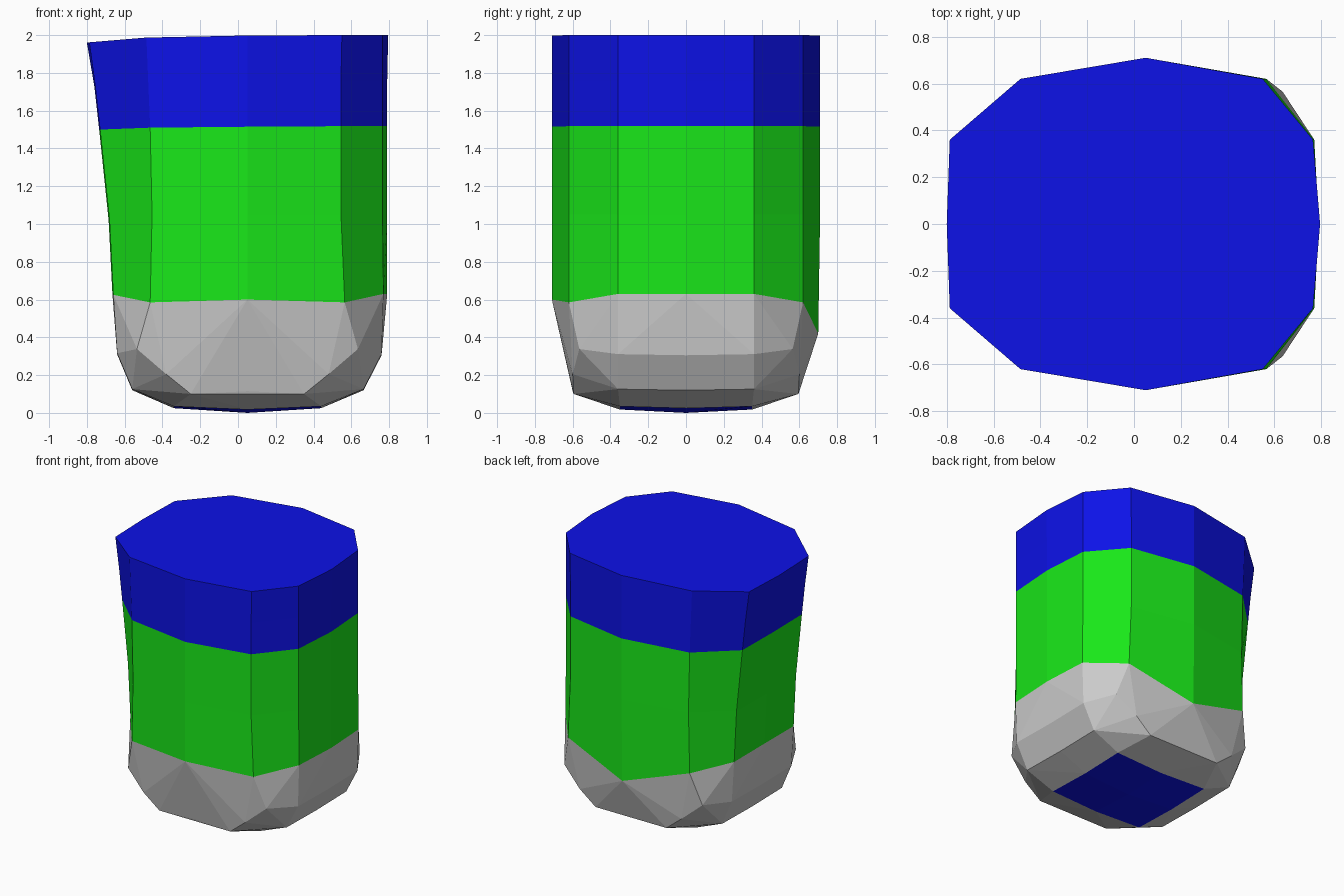
import bpy, bmesh

if "Cube" in bpy.data.objects:
    bpy.data.objects.remove(bpy.data.objects["Cube"])

BLUE = (0.004, 0.006, 0.8, 1)
GREEN = (0.01, 0.8, 0.01, 1)


def finish(bm, name, colour=None):
    bmesh.ops.recalc_face_normals(bm, faces=bm.faces)
    mesh = bpy.data.meshes.new(name)
    bm.to_mesh(mesh)
    bm.free()
    obj = bpy.data.objects.new(name, mesh)
    bpy.context.collection.objects.link(obj)
    if colour:
        mat = bpy.data.materials.new(name + "_colour")
        mat.diffuse_color = colour
        mat.use_nodes = True
        mat.node_tree.nodes["Principled BSDF"].inputs["Base Color"].default_value = mat.diffuse_color
        mesh.materials.append(mat)
    return obj


def ring(xs, zs, back_z=None):
    """Twelve-sided outline; xs and zs run from the right point to the left point."""
    ys = (0, 0.36, 0.62, 0.71, 0.62, 0.36, 0)
    half = list(zip(xs, ys, zs))
    front = [(x, -y, z) for x, y, z in half[-2:0:-1]]
    if back_z is not None:
        half[3] = (xs[3], 0.70, back_z)
    return half + front


def sleeve(rings, name, colour, cap=False):
    bm = bmesh.new()
    loops = [[bm.verts.new(p) for p in r] for r in rings]
    n = len(loops[0])
    for lo, hi in zip(loops, loops[1:]):
        for i in range(n):
            j = (i + 1) % n
            bm.faces.new((lo[i], lo[j], hi[j], hi[i]))
    if cap:
        bm.faces.new(loops[-1])
    return finish(bm, name, colour)


# Outlines from the base rim up to the sloping top
rim = ring((.79, .77, .565, .05, -.465, -.66, -.665),
           (.63, .63, .585, .60, .585, .625, .63), back_z=.42)
waist = ring((.79, .765, .545, .05, -.455, -.68, -.685), (1.05,) * 5 + (1.02, 1.02))
seam = ring((.79, .765, .545, .05, -.465, -.73, -.735),
            (1.52, 1.52, 1.518, 1.515, 1.51, 1.50, 1.50))
collar = ring((.79, .765, .545, .05, -.475, -.755, -.76),
              (1.76, 1.76, 1.76, 1.755, 1.745, 1.725, 1.725))
top = ring((.795, .765, .55, .05, -.485, -.787, -.80),
           (2, 2, 2, 1.998, 1.987, 1.962, 1.96))

# Green body and blue capped upper band
sleeve((rim, waist, seam), "body", GREEN)
sleeve((seam, collar, top), "upper_band", BLUE, cap=True)

# Blue sole: slightly domed 2 x 2 patch
sole_z = ((.035, .018, .035), (.025, 0, .025), (.035, .018, .035))
sole = [[(x, y, sole_z[r][c]) for c, x in enumerate((-.34, .05, .44))]
        for r, y in enumerate((-.35, 0, .35))]
bm = bmesh.new()
grid = [[bm.verts.new(p) for p in row] for row in sole]
for r in range(2):
    for c in range(2):
        bm.faces.new((grid[r][c], grid[r][c + 1], grid[r + 1][c + 1], grid[r + 1][c]))
finish(bm, "sole", BLUE)

# Grey faceted base: hull around the bevel points, open at rim and sole
bevel = [(.05, -.6, .115), (.05, .6, .115)]
for x, z in ((.76, .305), (.665, .12), (-.64, .31), (-.56, .12)):
    bevel += [(x, y, z + .006 * (y != 0)) for y in (-.36, 0, .36)]
for s in (-1, 1):
    bevel += [(x, s * y, z) for x, y, z in (
        (.635, .565, .338), (-.535, .565, .338),
        (.48, .6, .205), (-.38, .6, .205), (.35, .595, .10), (-.25, .595, .10))]
bm = bmesh.new()
rim_v = {bm.verts.new(p) for p in rim}
sole_v = {bm.verts.new(p) for row in sole for p in row}
for p in bevel:
    bm.verts.new(p)
bmesh.ops.convex_hull(bm, input=bm.verts[:])
openings = [f for f in bm.faces if set(f.verts) <= rim_v or set(f.verts) <= sole_v]
bmesh.ops.delete(bm, geom=openings, context='FACES')
bmesh.ops.delete(bm, geom=[v for v in bm.verts if not v.link_faces], context='VERTS')
finish(bm, "base")
